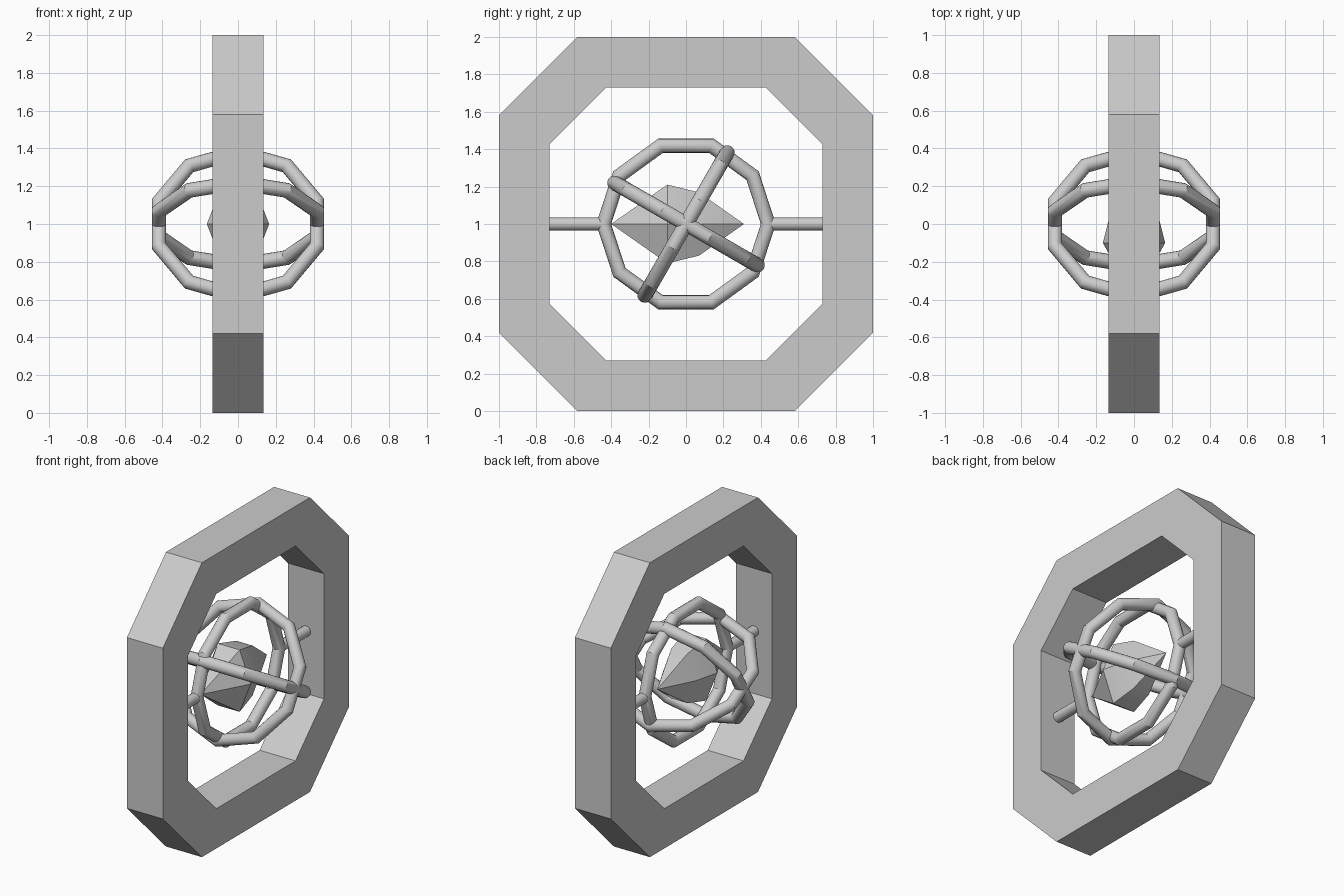
import bpy, bmesh
from math import sin, cos, pi, radians
from mathutils import Vector, Matrix

if "Cube" in bpy.data.objects:
    bpy.data.objects.remove(bpy.data.objects["Cube"])

CENTRE = Vector((0, 0, 1))


def make_object(name, bm):
    bmesh.ops.recalc_face_normals(bm, faces=bm.faces)
    mesh = bpy.data.meshes.new(name)
    bm.to_mesh(mesh)
    bm.free()
    obj = bpy.data.objects.new(name, mesh)
    bpy.context.collection.objects.link(obj)
    return obj


def smooth(obj):
    bpy.ops.object.select_all(action='DESELECT')
    obj.select_set(True)
    bpy.context.view_layer.objects.active = obj
    bpy.ops.object.shade_smooth_by_angle(angle=radians(30))


def octagon(half, flat):
    q = [(half, flat), (flat, half)]
    pts = q + [(-y, z) for y, z in reversed(q)]
    return pts + [(-y, -z) for y, z in pts]


# Outer frame: square with cut corners, lofted around its rectangular section
bm = bmesh.new()
outer, inner, depth = octagon(1.0, 0.58), octagon(0.73, 0.425), 0.135
loops = [[bm.verts.new((x, y, z + 1)) for y, z in pts]
         for x, pts in ((-depth, outer), (depth, outer), (depth, inner), (-depth, inner))]
for k in range(4):
    a, b = loops[k], loops[(k + 1) % 4]
    for i in range(8):
        j = (i + 1) % 8
        bm.faces.new((a[i], a[j], b[j], b[i]))
make_object("outer_frame", bm)


# Ten-sided gimbal rings: u points to a ring corner, v completes the ring plane
def ring(name, u, v):
    u, v = Vector(u), Vector(v)
    bpy.ops.mesh.primitive_torus_add(major_segments=10, minor_segments=16,
                                     major_radius=0.44, minor_radius=0.04)
    obj = bpy.context.object
    obj.name = name
    rot = Matrix((u, v, u.cross(v))).transposed().to_4x4()
    obj.matrix_world = Matrix.Translation(CENTRE) @ rot
    smooth(obj)


ring("upright_ring", (0, 1, 0), (0, 0, 1))
for name, deg in (("steep_ring", 60), ("shallow_ring", -30)):
    a = radians(deg)
    ring(name, (0, cos(a), sin(a)), (1, 0, 0))

# Axles joining the upright ring to the frame
for name, side in (("front_axle", -1), ("back_axle", 1)):
    bpy.ops.mesh.primitive_cylinder_add(vertices=16, radius=0.035, depth=0.31,
                                        location=(0, side * 0.59, 1),
                                        rotation=(pi / 2, 0, 0))
    bpy.context.object.name = name
    smooth(bpy.context.object)

# Faceted core gem, pointed at both ends along y
bm = bmesh.new()
sides = 6
front = bm.verts.new((0, -0.4, 1))
back = bm.verts.new((0, 0.31, 1))
rows = []
for y, rx, rz in ((-0.1, 0.165, 0.243), (0.07, 0.122, 0.195)):
    rows.append([bm.verts.new((rx * cos(2 * pi * i / sides), y,
                               1 + rz * sin(2 * pi * i / sides))) for i in range(sides)])
for i in range(sides):
    j = (i + 1) % sides
    bm.faces.new((front, rows[0][i], rows[0][j]))
    bm.faces.new((rows[0][i], rows[1][i], rows[1][j], rows[0][j]))
    bm.faces.new((back, rows[1][j], rows[1][i]))
smooth(make_object("core_gem", bm))
